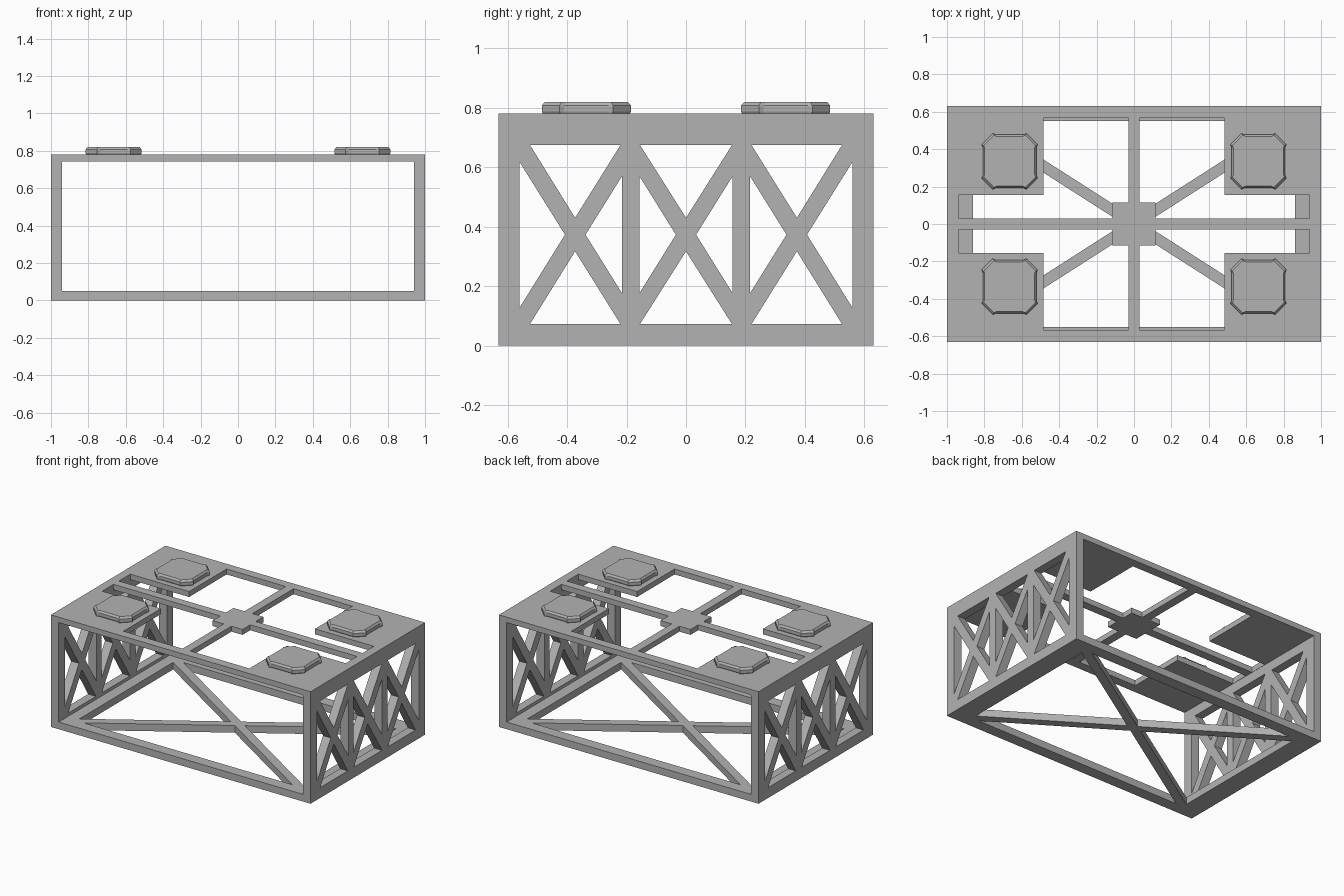
import bpy, bmesh
from mathutils import Vector

if "Cube" in bpy.data.objects:
    bpy.data.objects.remove(bpy.data.objects["Cube"], do_unlink=True)

GREY = (0.45, 0.45, 0.45, 1)
grey = bpy.data.materials.new("plain_grey")
grey.use_nodes = True
grey.diffuse_color = GREY
grey.node_tree.nodes["Principled BSDF"].inputs["Base Color"].default_value = GREY


def finish(name, bm):
    bmesh.ops.recalc_face_normals(bm, faces=bm.faces)
    mesh = bpy.data.meshes.new(name)
    bm.to_mesh(mesh)
    bm.free()
    mesh.materials.append(grey)
    obj = bpy.data.objects.new(name, mesh)
    bpy.context.collection.objects.link(obj)
    return obj


def loft(bm, loops):
    """Skin closed loops of points and cap both ends."""
    rings = [[bm.verts.new(p) for p in loop] for loop in loops]
    n = len(rings[0])
    for a, b in zip(rings, rings[1:]):
        for i in range(n):
            j = (i + 1) % n
            bm.faces.new((a[i], a[j], b[j], b[i]))
    bm.faces.new(rings[0])
    bm.faces.new(rings[-1])


def prism(bm, points, lo, hi, axis="z"):
    """Extrude a flat outline from lo to hi along an axis."""
    def place(u, v, w):
        return Vector((u, v, w) if axis == "z" else (w, u, v))
    loft(bm, [[place(u, v, w) for u, v in points] for w in (lo, hi)])


def rect(x, y):
    return [(-x, -y), (x, -y), (x, y), (-x, y)]


# Solid block and the through tunnel that leaves top, base and end walls
bm = bmesh.new()
prism(bm, rect(1, 0.63), 0, 0.78)
frame = finish("frame", bm)

bm = bmesh.new()
prism(bm, rect(0.94, 0.8), 0.05, 0.742)
tunnel = finish("tunnel_cutter", bm)

bm = bmesh.new()
signs = (1, -1)

# Top openings: one stepped hole per quadrant around the centre block
top_hole = [(0.03, 0.115), (0.115, 0.115), (0.115, 0.03), (0.938, 0.03),
            (0.938, 0.155), (0.485, 0.155), (0.485, 0.567), (0.03, 0.567)]
for sx in signs:
    for sy in signs:
        prism(bm, [(x * sx, y * sy) for x, y in top_hole], 0.70, 0.9)

# Base openings: four triangles leaving diagonal braces
for s in signs:
    prism(bm, [(0.86 * s, 0.515), (0.86 * s, -0.515), (0.055 * s, 0)], -0.1, 0.06)
    prism(bm, [(0.805, 0.55 * s), (-0.805, 0.55 * s), (0, 0.035 * s)], -0.1, 0.06)

# End wall openings: three crossed bays per wall
outer_bay = [
    [(0.525, 0.675), (0.22, 0.675), (0.373, 0.43)],
    [(0.525, 0.072), (0.22, 0.072), (0.373, 0.317)],
    [(0.56, 0.618), (0.56, 0.127), (0.407, 0.373)],
    [(0.215, 0.57), (0.215, 0.176), (0.338, 0.373)],
]
middle_bay = [
    [(0.155, 0.675), (-0.155, 0.675), (0, 0.43)],
    [(0.155, 0.072), (-0.155, 0.072), (0, 0.317)],
]
middle_side = [(0.157, 0.57), (0.157, 0.176), (0.034, 0.373)]
for sx in signs:
    holes = list(middle_bay)
    for sy in signs:
        holes += [[(y * sy, z) for y, z in tri] for tri in outer_bay + [middle_side]]
    for hole in holes:
        prism(bm, hole, 0.9 * sx, 1.1 * sx, "x")
openings = finish("opening_cutter", bm)

for cutter in (tunnel, openings):
    cutter.hide_render = True
    mod = frame.modifiers.new(cutter.name, "BOOLEAN")
    mod.operation = "DIFFERENCE"
    mod.solver = "EXACT"
    mod.object = cutter

# Bake the cuts and drop the cutters
graph = bpy.context.evaluated_depsgraph_get()
cut_mesh = bpy.data.meshes.new_from_object(frame.evaluated_get(graph))
frame.modifiers.clear()
frame.data = cut_mesh
for cutter in (tunnel, openings):
    bpy.data.objects.remove(cutter, do_unlink=True)

# Four low pads with chamfered corners and recessed sides
side = [(0.15, -0.09), (0.143, -0.075), (0.143, 0.075), (0.15, 0.09)]
outline = []
for turn in range(4):
    outline += side
    side = [(-y, x) for x, y in side]
levels = [(0.775, 0.96), (0.788, 1), (0.807, 1), (0.82, 0.93)]
for sx, xname in zip(signs, ("left", "right")):
    for sy, yname in zip(signs, ("back", "front")):
        bm = bmesh.new()
        loft(bm, [[(0.665 * sx + x * k, 0.335 * sy + y * k, z) for x, y in outline]
                  for z, k in levels])
        finish(f"pad_{yname}_{xname}", bm)
